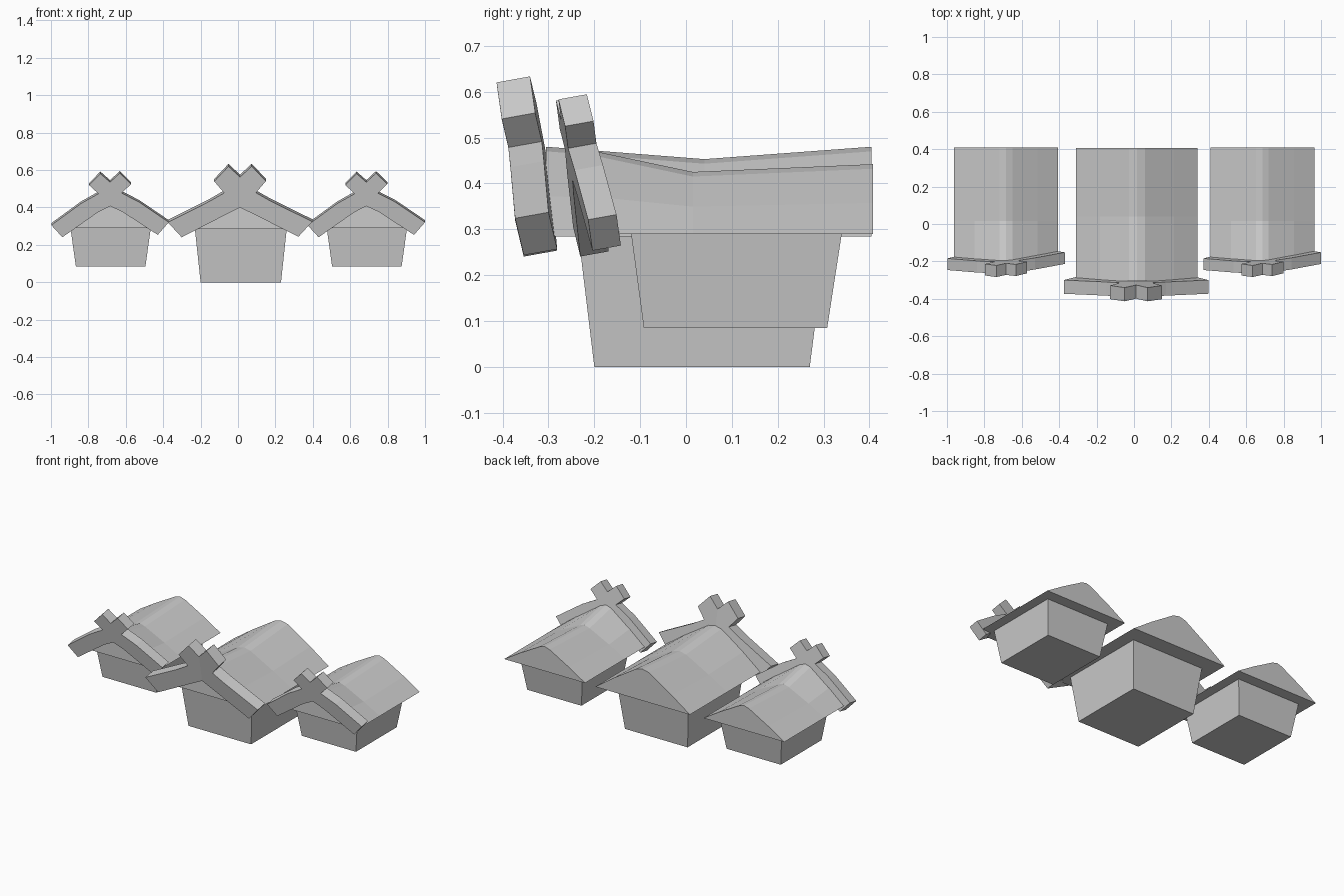
import bpy, bmesh

if "Cube" in bpy.data.objects:
    bpy.data.objects.remove(bpy.data.objects["Cube"])


def finish(bm, name):
    bmesh.ops.remove_doubles(bm, verts=bm.verts, dist=0.0005)
    bmesh.ops.recalc_face_normals(bm, faces=bm.faces)
    mesh = bpy.data.meshes.new(name)
    bm.to_mesh(mesh)
    bm.free()
    obj = bpy.data.objects.new(name, mesh)
    bpy.context.collection.objects.link(obj)


def loft(name, rings):
    """Skin equal-length closed rings and cap both ends."""
    bm = bmesh.new()
    rows = [[bm.verts.new(p) for p in ring] for ring in rings]
    n = len(rows[0])
    for a, b in zip(rows, rows[1:]):
        for i in range(n):
            j = (i + 1) % n
            bm.faces.new((a[i], a[j], b[j], b[i]))
    bm.faces.new(rows[0])
    bm.faces.new(rows[-1])
    finish(bm, name)


def walls(name, cx, bottom, top):
    # each level: half width, front y, back y, z
    loft(name, [[(cx - h, f, z), (cx + h, f, z), (cx + h, b, z), (cx - h, b, z)]
                for h, f, b, z in (bottom, top)])


def roof(name, cx, half, ridge_half, eave, sections):
    # sagging ridge: sections of (y, ridge height)
    rings = []
    for y, peak in sections:
        edge = peak - 0.01
        mid = half + (ridge_half - half) * 0.45
        mid_z = eave + (edge - eave) * 0.475
        side = [(half, eave), (mid, mid_z), (ridge_half, edge)]
        prof = ([(-x, z) for x, z in side] + [(0, peak)] + side[::-1])
        rings.append([(cx + x, y, z) for x, z in prof])
    loft(name, rings)


def gable_boards(name, cx, pts, front, lean, sweep, yaw, thick, roll):
    # half outline: arm end, shoulder, crook, horn outer, horn tip,
    # notch, inner peak, inner shoulder, arm bottom
    bm = bmesh.new()
    for s in (-1, 1):
        v = [bm.verts.new((cx + s * x,
                           front - lean * (z - 0.24) - sweep * x - yaw * -s * x,
                           z + roll * s * x)) for x, z in pts]
        for f in ((0, 1, 7, 8), (1, 2, 6, 7), (2, 5, 6), (2, 3, 4, 5)):
            bm.faces.new([v[i] for i in f][::s])
    bmesh.ops.remove_doubles(bm, verts=bm.verts, dist=0.0005)
    ext = bmesh.ops.extrude_face_region(bm, geom=bm.faces[:], use_keep_orig=True)
    moved = [g for g in ext["geom"] if isinstance(g, bmesh.types.BMVert)]
    bmesh.ops.translate(bm, verts=moved, vec=(0, thick, thick * 0.18))
    finish(bm, name)


# large middle hut
walls("middle_walls", 0.015, (0.215, -0.20, 0.27, 0), (0.246, -0.235, 0.307, 0.29))
roof("middle_roof", 0.015, 0.325, 0.043, 0.284,
     [(-0.305, 0.48), (0.04, 0.453), (0.405, 0.48)])
gable_boards("middle_gable_boards", 0.011,
             [(0.386, 0.322), (0.16, 0.435), (0.085, 0.478), (0.138, 0.54),
              (0.062, 0.62), (0, 0.562), (0, 0.40), (0.1, 0.35), (0.312, 0.242)],
             -0.338, 0.19, 0.05, 0, 0.073, 0.005)

# two smaller raised huts at the sides
for side, cx in (("left", -0.684), ("right", 0.686)):
    walls(side + "_walls", cx + 0.003, (0.186, -0.092, 0.308, 0.085),
          (0.215, -0.12, 0.34, 0.292))
    roof(side + "_roof", cx, 0.278, 0.034, 0.29,
         [(-0.198, 0.47), (0.015, 0.425), (0.408, 0.442)])
    gable_boards(side + "_gable_boards", cx,
                 [(0.314, 0.313), (0.155, 0.425), (0.062, 0.475), (0.112, 0.522),
                  (0.052, 0.582), (0, 0.535), (0, 0.407), (0.066, 0.375),
                  (0.255, 0.247)],
                 -0.216, 0.19, 0.0, 0.052, 0.062, 0.025)
